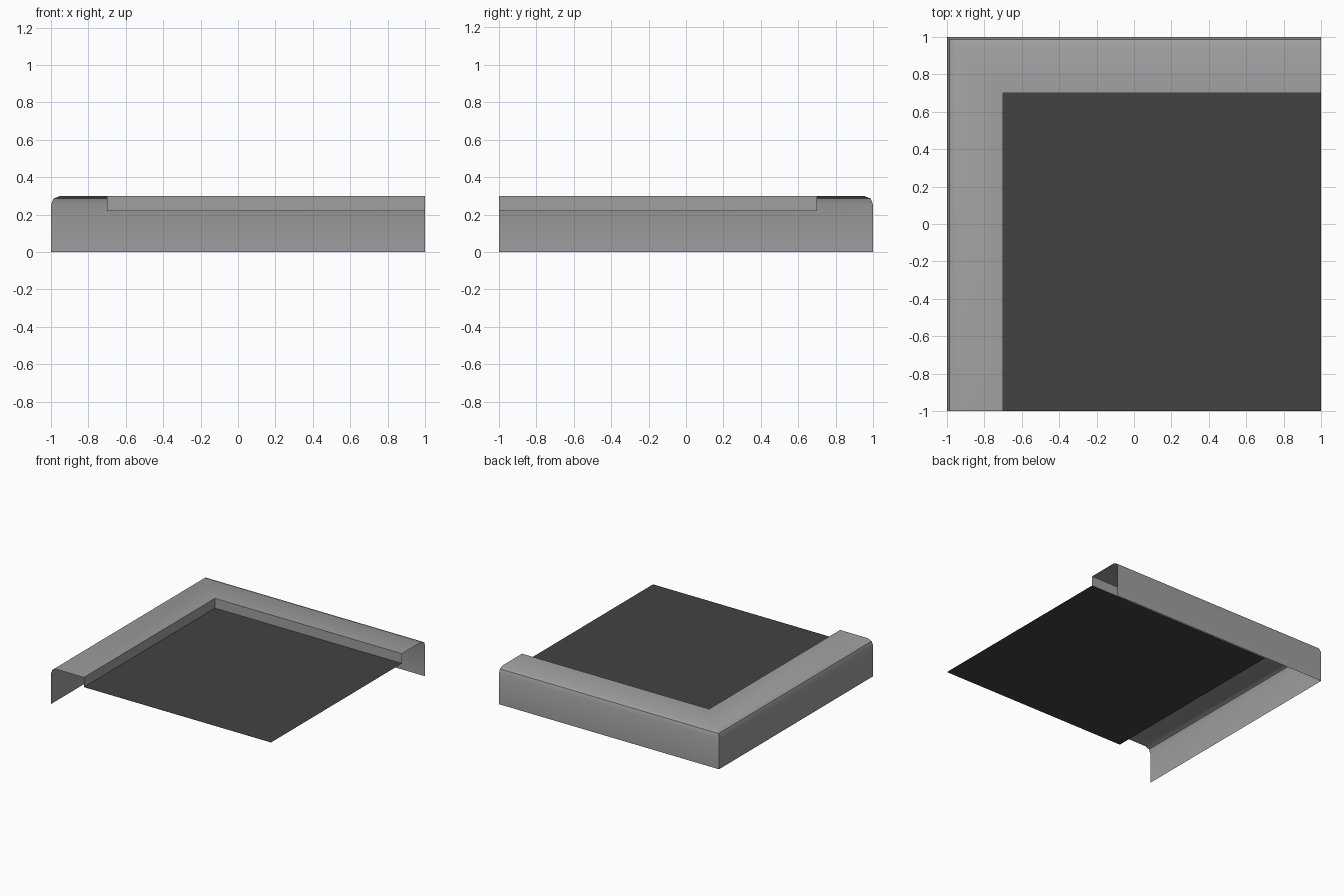
import bpy, bmesh

if "Cube" in bpy.data.objects:
    bpy.data.objects.remove(bpy.data.objects["Cube"])


def material(name, rgb):
    m = bpy.data.materials.new(name)
    m.diffuse_color = (*rgb, 1)
    m.use_nodes = True
    m.node_tree.nodes["Principled BSDF"].inputs["Base Color"].default_value = m.diffuse_color
    return m


concrete = material("pale concrete", (0.35, 0.35, 0.35))
asphalt = material("dark asphalt", (0.055, 0.055, 0.055))


def make_object(name, bm, mat):
    me = bpy.data.meshes.new(name)
    bm.to_mesh(me)
    bm.free()
    me.materials.append(mat)
    ob = bpy.data.objects.new(name, me)
    bpy.context.collection.objects.link(ob)
    return ob


# Kerb: open shell, profile (inset, height) swept round a mitred corner
profile = [(0, 0), (0, 0.25), (0.013, 0.285), (0.05, 0.30), (0.30, 0.30), (0.30, 0.22)]
bm = bmesh.new()
rows = [[bm.verts.new(p) for p in ((-1 + d, -1, z), (-1 + d, 1 - d, z), (1, 1 - d, z))]
        for d, z in profile]
for a, b in zip(rows, rows[1:]):
    for i in range(2):
        bm.faces.new((a[i + 1], a[i], b[i], b[i + 1]))
bm.normal_update()
kerb = make_object("corner_kerb", bm, concrete)
bpy.context.view_layer.objects.active = kerb
kerb.select_set(True)
bpy.ops.object.shade_smooth_by_angle(angle=0.5236)

# Road surface: flat sheet inside the kerb
bm = bmesh.new()
bm.faces.new([bm.verts.new((x, y, 0.22))
              for x, y in ((-0.7, -1), (1, -1), (1, 0.7), (-0.7, 0.7))])
make_object("road_surface", bm, asphalt)
